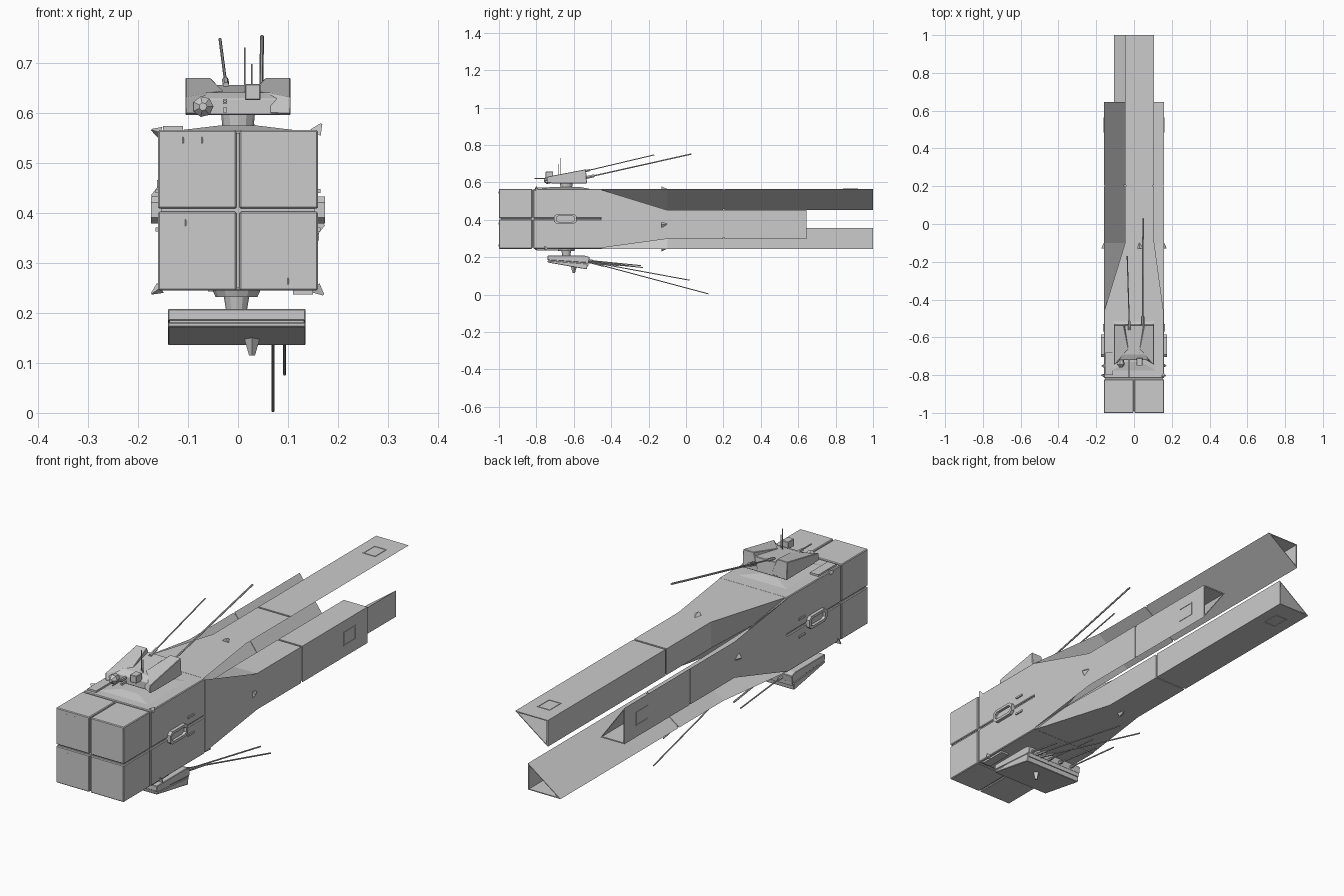
import bpy, bmesh, math
from mathutils import Vector, Matrix

if "Cube" in bpy.data.objects:
    bpy.data.objects.remove(bpy.data.objects["Cube"])

MAT = bpy.data.materials.new("hull_grey")
MAT.diffuse_color = (0.6, 0.6, 0.6, 1)
MAT.use_nodes = True
MAT.node_tree.nodes["Principled BSDF"].inputs["Base Color"].default_value = MAT.diffuse_color
CZ, H = 0.405, 0.16          # hull axis height and half width


def make(name, verts, faces, bevel=0):
    me = bpy.data.meshes.new(name)
    me.from_pydata([tuple(v) for v in verts], [], faces)
    bm = bmesh.new()
    bm.from_mesh(me)
    bmesh.ops.recalc_face_normals(bm, faces=bm.faces)
    bm.to_mesh(me)
    bm.free()
    me.materials.append(MAT)
    ob = bpy.data.objects.new(name, me)
    bpy.context.collection.objects.link(ob)
    if bevel:
        m = ob.modifiers.new("bevel", 'BEVEL')
        m.width, m.segments = bevel, 1
    return ob


def loft(name, rings, bevel=0):
    n = len(rings[0])
    verts = [v for r in rings for v in r]
    faces = [(i * n + j, i * n + (j + 1) % n, (i + 1) * n + (j + 1) % n, (i + 1) * n + j)
             for i in range(len(rings) - 1) for j in range(n)]
    faces += [tuple(range(n)), tuple(range(len(verts) - n, len(verts)))]
    return make(name, verts, faces, bevel)


def box(name, x0, x1, y0, y1, z0, z1, bevel=0):
    r = lambda z: [(x0, y0, z), (x1, y0, z), (x1, y1, z), (x0, y1, z)]
    return loft(name, [r(z0), r(z1)], bevel)


def rod(name, a, b, r0, r1=None, n=6):
    a, b = Vector(a), Vector(b)
    r1 = r0 if r1 is None else r1
    q = (b - a).to_track_quat('Z', 'Y')
    ring = lambda c, r: [c + q @ Vector((r * math.cos(2 * math.pi * i / n),
                                         r * math.sin(2 * math.pi * i / n), 0)) for i in range(n)]
    return loft(name, [ring(a, r0), ring(b, r1)])


def spin(p, k):
    # quarter turns clockwise about the hull axis
    x, z = p
    for _ in range(k):
        x, z = z, -x
    return x, z


def at(p, y, k):
    x, z = spin(p, k)
    return (x, y, CZ + z)


# Forward hull: four nose blocks, two rear halves and a recessed core
g = 0.003
for sx in (-1, 1):
    for sz in (-1, 1):
        x, z = sorted((sx * g, sx * H)), sorted((CZ + sz * g, CZ + sz * H))
        box("nose_block", *x, -1, -0.822, *z, 0.003)
for z in ((CZ - H, CZ - g), (CZ + g, CZ + H)):
    box("hull_half", -H, H, -0.816, -0.45, *z, 0.003)
box("hull_core", -H + .006, H - .006, -0.99, -0.455, CZ - H + .006, CZ + H - .006)

# Four triangular arms in a pinwheel; each has a seam groove and an open tail
TIP = [(-.047, H), (.107, H), (-.047, .048)]
ROOT = [(-.155, H), (.155, H), (0, 0)]


def shrink(f):
    c = [sum(p[i] for p in TIP) / 3 for i in (0, 1)]
    return [(c[0] + (p[0] - c[0]) * f, c[1] + (p[1] - c[1]) * f) for p in TIP]


for k, nm in enumerate(("top", "right", "bottom", "left")):
    end = 1.0 if k % 2 == 0 else 0.645
    steps = [(ROOT, -.452), (TIP, -.1), (TIP, .198), (shrink(.93), .198), (shrink(.93), .206),
             (TIP, .206), (TIP, end), (shrink(.9), end), (shrink(.88), end - .2)]
    loft(nm + "_arm", [[at(p, y, k) for p in s] for s, y in steps])
    # raised hatch frame near the tail of the arm
    y0 = end - .16
    for x0, x1, ya, yb in ((0, .06, y0, y0 + .005), (0, .06, y0 + .075, y0 + .08),
                           (0, .005, y0, y0 + .08), (.055, .06, y0, y0 + .08)):
        c = [(x0, H - .001), (x1, H - .001), (x1, H + .002), (x0, H + .002)]
        loft(nm + "_hatch_frame", [[at(p, y, k) for p in c] for y in (ya, yb)])
    # fin spike on the arm shoulder
    c = [(.01, H - .01), (.06, H - .01), (.03, H + .014)]
    loft(nm + "_fin", [[at(p, -.13, k) for p in c],
                       [at((.03 + (p[0] - .03) * .3, H - .01), -.08, k) for p in c]])

# Side docking frames and slots
for s in (-1, 1):
    outline = [(-.705, .39), (-.69, .378), (-.60, .378), (-.585, .39),
               (-.585, .42), (-.60, .432), (-.69, .432), (-.705, .42)]
    mid = Vector((-.645, .405))
    f = lambda x, sc: [(s * x, mid.x + (p[0] - mid.x) * sc, mid.y + (p[1] - mid.y) * (2 * sc - 1))
                       for p in outline]
    loft("docking_frame", [f(H - .01, 1), f(H + .014, 1), f(H + .014, .8), f(H + .002, .8)])
    for z in (.367, .443):
        x = sorted((s * (H - .004), s * (H + .005)))
        box("side_slot", *x, -.57, -.53, z - .004, z + .004)

# Small spikes on the nose, hull corners and sides
for x, z in ((-.11, .545), (-.072, .545), (-.105, .38), (.1, .263)):
    rod("nose_spike", (x, -.993, z), (x + .004, -1, z), .013, .006, 3)
for x, y, z, dx, dz in ((.155, -.8, .56, .012, .018), (-.155, -.75, .56, -.018, .006),
                        (-.155, -.8, .25, -.018, -.012), (.155, -.75, .25, .016, -.014)):
    rod("corner_spike", (x, y, z), (x + dx, y, z + dz), .014, .002, 3)
box("roof_rail", -.15, -.11, -.80, -.68, .56, .573)
box("keel_rail", .11, .15, -.80, -.68, .237, .25)
loft("roof_ramp", [[(-.14, -.79, .562), (.14, -.79, .562), (.14, -.5, .562), (-.14, -.5, .562)],
                   [(-.04, -.73, .574), (.04, -.73, .574), (.04, -.56, .574), (-.04, -.56, .574)]])

# Upper turret: neck, dished wedge body, side cheeks
rod("upper_neck", (0, -.64, .56), (0, -.64, .6), .03, .034, 12)


def side_profile(name, pts, x0, x1, bevel=.002):
    return loft(name, [[(x, y, z) for y, z in pts] for x in (x0, x1)], bevel)


side_profile("upper_turret_body", [(-.72, .595), (-.53, .595), (-.535, .655), (-.69, .64), (-.72, .628)],
             -.105, .105)
for s in (-1, 1):
    lo = [(s * x, y, z) for x, y, z in ((.03, -.70, .60), (.105, -.745, .597), (.105, -.53, .597), (.03, -.53, .60))]
    hi = [(s * x, y, z) for x, y, z in ((.03, -.66, .645), (.105, -.745, .63), (.105, -.535, .67), (.055, -.535, .67))]
    loft("upper_turret_cheek", [lo, hi], .002)
box("sensor_box", .014, .045, -.75, -.71, .625, .657, .002)
rod("sensor_dish", (-.07, -.70, .612), (-.07, -.745, .612), .012, .021, 7)
rod("sensor_dish_tip", (-.07, -.745, .612), (-.07, -.76, .612), .021, .008, 7)
for z in (.605, .622):
    box("vision_slit", -.03, -.022, -.75, -.71, z - .005, z + .005)
rod("front_probe", (-.026, -.72, .622), (-.026, -.81, .622), .003)
rod("tall_mast", (.013, -.67, .63), (.013, -.67, .73), .0015)
rod("short_mast", (.027, -.68, .63), (.027, -.68, .697), .0015)
for a, b, r in (((.046, -.56, .62), (.048, .03, .752), .004),
                ((-.024, -.56, .655), (-.036, -.17, .747), .003)):
    a, b = Vector(a), Vector(b)
    rod("upper_gun_barrel", a, b, r)
    rod("upper_gun_sleeve", a, a.lerp(b, .12), r * 2.2)

# Lower turret: neck, wedge body in layers, barrels
rod("lower_neck", (-.003, -.64, .247), (-.003, -.64, .2), .028, .02, 12)
rod("lower_neck_plate", (-.003, -.64, .25), (-.003, -.64, .232), .05, .042, 12)
side_profile("lower_turret_top", [(-.74, .208), (-.54, .208), (-.515, .2), (-.52, .17), (-.74, .185)], -.14, .135)
side_profile("lower_turret_mid", [(-.738, .185), (-.52, .175), (-.522, .155), (-.738, .178)], -.137, .132, 0)
side_profile("lower_turret_base", [(-.74, .181), (-.525, .165), (-.53, .135), (-.74, .172)], -.14, .135)
rod("lower_sensor", (.028, -.6, .15), (.028, -.6, .115), .016, .006, 4)
for x, a, b, r in ((.07, (-.54, .18), (.12, .004), .003), (.093, (-.54, .18), (.02, .077), .003),
                   (.03, (-.54, .175), (-.23, .145), .003), (-.03, (-.54, .185), (-.28, .15), .004),
                   (-.09, (-.54, .185), (-.24, .155), .003), (.115, (-.54, .185), (-.36, .155), .004)):
    a, b = Vector((x, *a)), Vector((x, *b))
    rod("lower_gun_barrel", a, b, r)
    rod("lower_gun_sleeve", a, a.lerp(b, .15), r * 2)
